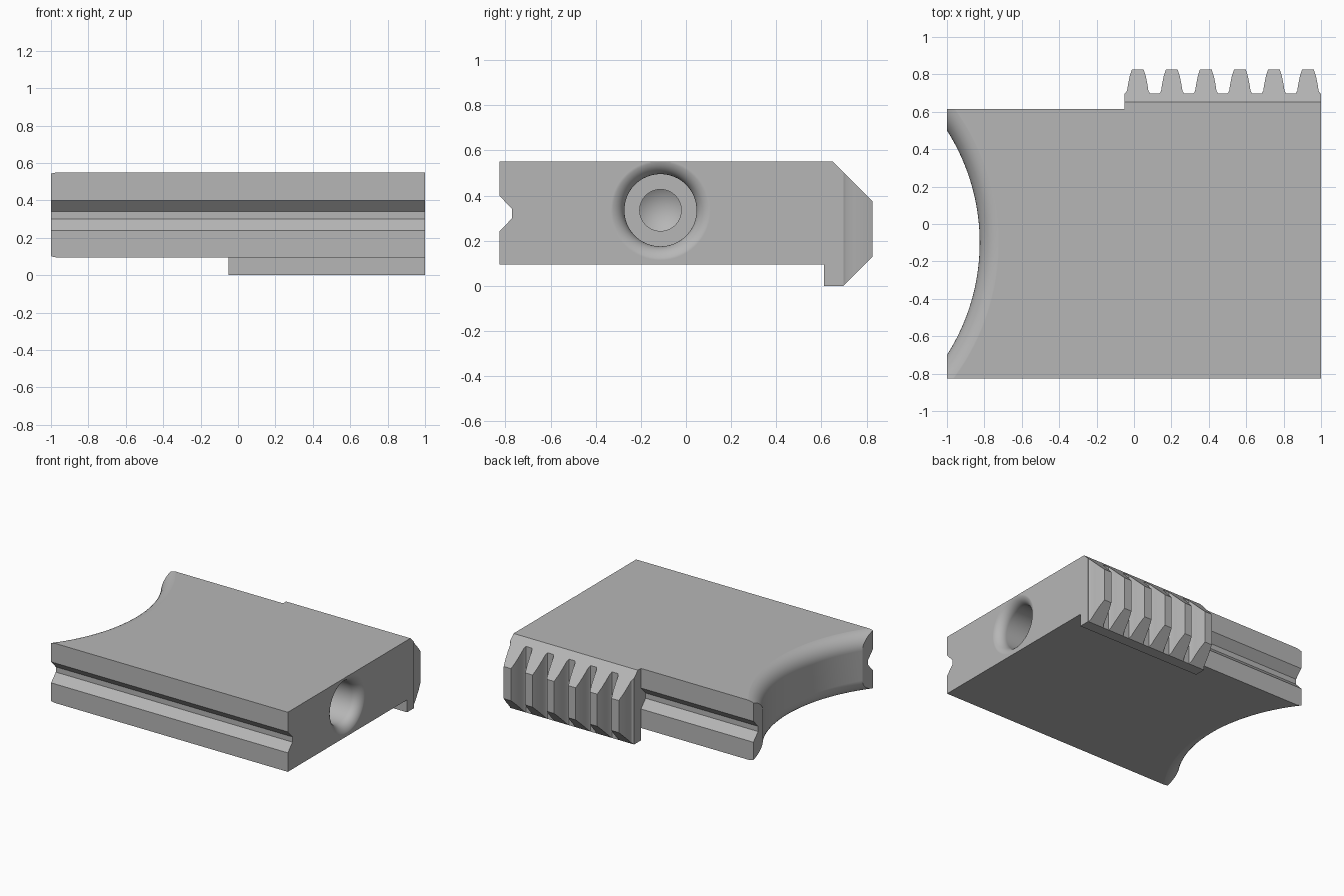
import bpy, bmesh
from math import sin, cos, pi, radians
from mathutils import Matrix

cube = bpy.data.objects.get("Cube")
if cube:
    bpy.data.objects.remove(cube)

BOTTOM, TOP = 0.095, 0.55
FRONT, BACK, TIP = -0.827, 0.615, 0.827
RACK_X = -0.05

grey = bpy.data.materials.new("plain grey")
grey.use_nodes = True
grey.diffuse_color = (0.47, 0.47, 0.47, 1)
grey.node_tree.nodes["Principled BSDF"].inputs["Base Color"].default_value = (0.47, 0.47, 0.47, 1)


def finish(name, bm):
    bmesh.ops.recalc_face_normals(bm, faces=bm.faces)
    mesh = bpy.data.meshes.new(name)
    bm.to_mesh(mesh)
    bm.free()
    mesh.materials.append(grey)
    obj = bpy.data.objects.new(name, mesh)
    bpy.context.collection.objects.link(obj)
    return obj


def extrude(name, points, vector):
    """Closed outline of 3D points pushed along a vector."""
    bm = bmesh.new()
    face = bm.faces.new([bm.verts.new(p) for p in points])
    out = bmesh.ops.extrude_face_region(bm, geom=[face], use_keep_orig=True)
    moved = [v for v in out["geom"] if isinstance(v, bmesh.types.BMVert)]
    bmesh.ops.translate(bm, verts=moved, vec=vector)
    return finish(name, bm)


def lathe(name, profile, steps, matrix):
    """Spin (radius, height) points around z, then place the solid."""
    bm = bmesh.new()
    verts = [bm.verts.new((r, 0, h)) for r, h in profile]
    edges = [bm.edges.new(pair) for pair in zip(verts, verts[1:])]
    bmesh.ops.spin(bm, geom=verts + edges, cent=(0, 0, 0), axis=(0, 0, 1),
                   angle=2 * pi, steps=steps)
    bmesh.ops.remove_doubles(bm, verts=bm.verts, dist=1e-5)
    bm.transform(matrix)
    return finish(name, bm)


def combine(target, other, operation):
    mod = target.modifiers.new(operation.lower(), "BOOLEAN")
    mod.operation, mod.solver, mod.object = operation, "EXACT", other
    bpy.context.view_layer.objects.active = target
    bpy.ops.object.modifier_apply(modifier=mod.name)
    bpy.data.objects.remove(other)


def flare(radius, size, end, steps=10):
    """Quarter round that opens from a bore out to the end face."""
    c = end - size + 0.001
    return [(radius + size - size * cos(t), c + size * sin(t))
            for t in (i * pi / 2 / steps for i in range(steps + 1))]


# Slab with a V groove along both long sides
groove = [(0, BOTTOM), (0, 0.24), (0.057, 0.30), (0.057, 0.34), (0, 0.40), (0, TOP)]
outline = [(FRONT + d, z) for d, z in groove] + [(BACK - d, z) for d, z in reversed(groove)]
body = extrude("rack_block", [(-1, y, z) for y, z in outline], (2, 0, 0))

# Rack: tooth outline seen from above, trimmed by a bevelled side profile
half_tooth = [(0.066, 0.697), (0.057, 0.712), (0.052, 0.745), (0.043, 0.79), (0.031, TIP)]
teeth = []
for i in range(6):
    x = 0.02 + i * 0.182
    teeth += [(x - dx, y) for dx, y in half_tooth]
    teeth += [(x + dx, y) for dx, y in reversed(half_tooth)]
teeth = [(RACK_X, 0.4), (RACK_X, 0.697)] + teeth[1:] + [(1, 0.697), (1, 0.4)]
rack = extrude("rack_teeth", [(x, y, -0.1) for x, y in teeth], (0, 0, 0.8))
side = [(0.5, BOTTOM), (0.612, BOTTOM), (0.612, 0), (0.697, 0), (TIP + 0.001, 0.131),
        (TIP + 0.001, 0.374), (0.652, TOP), (0.5, TOP)]
trim = extrude("rack_trim", [(-0.5, y, z) for y, z in side], (2, 0, 0))
combine(rack, trim, "INTERSECT")
combine(body, rack, "UNION")

# Concave end with rounded upper and lower rims
upper = flare(1.116, 0.115, TOP)
lower = [(r, BOTTOM + TOP - z) for r, z in reversed(upper)]
rim = upper[-1][0]
dish = [(0, -0.1), (rim, -0.1)] + lower + upper + [(rim, 0.8), (0, 0.8)]
combine(body, lathe("end_cutter", dish, 200, Matrix.Translation((-1.941, -0.1, 0))), "DIFFERENCE")

# Flared bore with a smaller drilled hole ending in a cone
mouth = flare(0.16, 0.073, 1)
bore = [(0, 0.3), (0.092, 0.36), (0.092, 0.5), (0.16, 0.5)] + mouth
bore += [(mouth[-1][0], 1.2), (0, 1.2)]
place = Matrix.Translation((0, -0.113, 0.335)) @ Matrix.Rotation(pi / 2, 4, "Y")
combine(body, lathe("bore_cutter", bore, 64, place), "DIFFERENCE")

# Smooth curved faces, keep flat faces and edges crisp
bpy.ops.object.select_all(action="DESELECT")
body.select_set(True)
bpy.context.view_layer.objects.active = body
bpy.ops.object.shade_smooth_by_angle(angle=radians(25))
weighted = body.modifiers.new("even_shading", "WEIGHTED_NORMAL")
weighted.keep_sharp = True
